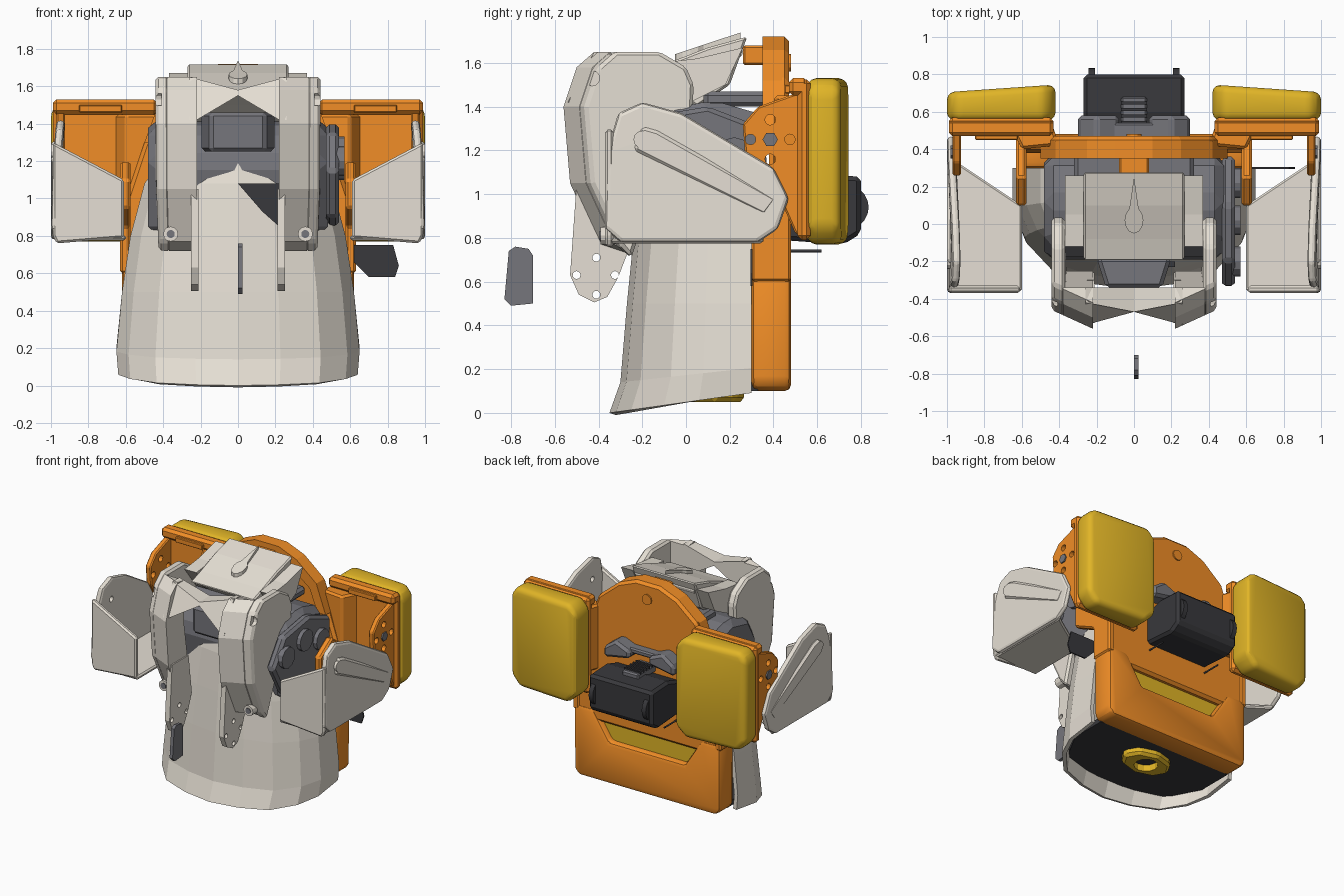
import bpy, bmesh
from math import pi, sin, cos, radians
from mathutils import Matrix, Vector

if "Cube" in bpy.data.objects:
    bpy.data.objects.remove(bpy.data.objects["Cube"])


def material(name, r, g, b):
    m = bpy.data.materials.new(name)
    m.diffuse_color = (r, g, b, 1)
    m.use_nodes = True
    m.node_tree.nodes["Principled BSDF"].inputs["Base Color"].default_value = m.diffuse_color
    return m


CREAM = material("cream", 0.79, 0.74, 0.66)
ORANGE = material("orange", 0.88, 0.27, 0.02)
YELLOW = material("yellow", 0.75, 0.46, 0.02)
GREY = material("grey", 0.18, 0.18, 0.2)
DARK = material("dark", 0.04, 0.04, 0.045)


def finish(name, bm, mat, mirror=False, cutter=None, smooth=True):
    bmesh.ops.recalc_face_normals(bm, faces=bm.faces)
    me = bpy.data.meshes.new(name)
    bm.to_mesh(me)
    bm.free()
    ob = bpy.data.objects.new(name, me)
    bpy.context.collection.objects.link(ob)
    if mat:
        me.materials.append(mat)
    if cutter:
        mod = ob.modifiers.new("holes", 'BOOLEAN')
        mod.object, mod.operation, mod.solver = cutter, 'DIFFERENCE', 'EXACT'
    if mirror:
        ob.modifiers.new("mirror", 'MIRROR')
    if smooth and not cutter:
        bpy.context.view_layer.objects.active = ob
        ob.select_set(True)
        bpy.ops.object.shade_smooth_by_angle(angle=radians(28))
        ob.select_set(False)
    return ob


PLACE = {'x': lambda p, t: (t, p[0], p[1]),
         'y': lambda p, t: (p[0], t, p[1]),
         'z': lambda p, t: (p[0], p[1], t)}


def prism(name, pts, axis, a, b, mat, bevel=0.0, seg=1, mirror=False, cutter=None, warp=None):
    """Extrude a 2D outline along an axis, with optional edge bevel."""
    bm = bmesh.new()
    lo = [bm.verts.new(PLACE[axis](p, a)) for p in pts]
    hi = [bm.verts.new(PLACE[axis](p, b)) for p in pts]
    bm.faces.new(lo)
    bm.faces.new(hi)
    for i in range(len(pts)):
        j = (i + 1) % len(pts)
        bm.faces.new((lo[i], lo[j], hi[j], hi[i]))
    if warp:
        for v in bm.verts:
            v.co = Vector(warp(*v.co))
    bmesh.ops.recalc_face_normals(bm, faces=bm.faces)
    if bevel:
        edges = [e for e in bm.edges if e.calc_face_angle(0) > radians(25)]
        bmesh.ops.bevel(bm, geom=edges, offset=bevel, segments=seg, profile=0.5,
                        affect='EDGES', clamp_overlap=True)
    return finish(name, bm, mat, mirror, cutter, seg > 1)


def box(name, x, y, z, mat, bevel=0.01, seg=1, mirror=False):
    outline = [(x[0], y[0]), (x[1], y[0]), (x[1], y[1]), (x[0], y[1])]
    return prism(name, outline, 'z', z[0], z[1], mat, bevel, seg, mirror)


def rods(name, centres, axis, r, length, mat, mirror=False, sides=12):
    rot = {'x': Matrix.Rotation(pi / 2, 4, 'Y'), 'y': Matrix.Rotation(pi / 2, 4, 'X'),
           'z': Matrix.Identity(4)}[axis]
    bm = bmesh.new()
    for c in centres:
        bmesh.ops.create_cone(bm, cap_ends=True, segments=sides, radius1=r, radius2=r,
                              depth=length, matrix=Matrix.Translation(c) @ rot)
    return finish(name, bm, mat, mirror)


def hole_cutter(name, centres, axis, r, length):
    ob = rods(name, centres, axis, r, length, None)
    ob.hide_render = True
    ob.hide_set(True)
    return ob


def full(half):
    """Mirror a half outline (right side, ordered towards the centre)."""
    return half + [(-x, y) for x, y in reversed(half) if abs(x) > 1e-6]


# Lower body shell: U-shaped sections lofted upward, rim sloping up to the back
section = full([(1, 0.3), (1, 0.06), (0.9, -0.1), (0.68, -0.25), (0.35, -0.32), (0, -0.35)])
levels = [(0.0, 0.64, 0.0), (0.14, 0.65, 0.05), (0.5, 0.62, 0.08), (0.8, 0.575, 0.11),
          (1.08, 0.5, 0.14), (1.25, 0.38, 0.18)]
bm = bmesh.new()
rows = [[bm.verts.new((x * w, y + back * (0.3 - y) / 0.65,
                       z + 0.14 * (y + 0.35) * max(0, 1 - z / 0.5))) for x, y in section]
        for z, w, back in levels]
for r0, r1 in zip(rows, rows[1:]):
    for i in range(len(section) - 1):
        bm.faces.new((r0[i], r0[i + 1], r1[i + 1], r1[i]))
shell = finish("lower_body_shell", bm, CREAM, smooth=False)
sol = shell.modifiers.new("thickness", 'SOLIDIFY')
sol.thickness, sol.offset = 0.03, -1 if shell.data.polygons[4].normal.y < 0 else 1

# Underside floor and hub with a hole
prism("underside_floor", full([(0.58, 0.33), (0.58, 0.05), (0.45, -0.19), (0.2, -0.27)]), 'z', 0.1, 0.14, DARK)
hub_cut = hole_cutter("hub_cutter", [(0, 0.13, 0.06)], 'z', 0.085, 0.1)
prism("underside_hub", [(0.2 * cos(i * pi / 4), 0.13 + 0.14 * sin(i * pi / 4)) for i in range(8)],
      'z', 0.05, 0.12, YELLOW, 0.02, cutter=hub_cut)

# Orange back panels
prism("lower_back_panel", full([(0.58, 0.1), (0.62, 0.14), (0.62, 0.64), (0.46, 0.64), (0.32, 0.42)][::-1]),
      'y', 0.3, 0.48, ORANGE, 0.03, 2)
prism("back_tray", full([(0.32, 0.4), (0.46, 0.6)]), 'y', 0.34, 0.43, YELLOW)
arch = [(0.6, 1.0), (0.5, 1.3), (0.42, 1.52), (0.25, 1.66), (0.1, 1.72)]
prism("upper_back_panel", full([(0.6, 0.55)] + arch), 'y', 0.38, 0.47, ORANGE, 0.02)
rim = full(arch[1:])
prism("back_panel_lip", rim + [(x * 0.86, 1.3 + (z - 1.3) * 0.78) for x, z in reversed(rim)],
      'y', 0.35, 0.44, ORANGE)
box("back_latch", (-0.08, 0.08), (0.26, 0.4), (1.59, 1.68), ORANGE)
prism("back_side_flange", [(0.3, 0.6), (0.48, 0.6), (0.48, 1.02), (0.25, 1.2), (0.1, 1.1),
      (0.1, 0.95), (0.3, 0.85)], 'x', 0.575, 0.63, ORANGE, 0.012, mirror=True)
rods("back_button", [(0, 0.47, 1.6)], 'y', 0.04, 0.02, ORANGE)

# Grey inner core
prism("inner_core", [(-0.12, 0.8), (-0.2, 1.2), (-0.1, 1.38), (0.12, 1.43), (0.36, 1.36), (0.38, 0.8)],
      'x', -0.48, 0.48, GREY, 0.05)
prism("sensor_block", full([(0.2, -0.18), (0.15, -0.34)]), 'z', 1.25, 1.46, GREY, 0.02)
box("core_deck", (-0.32, 0.32), (0.08, 0.37), (1.4, 1.47), GREY, 0.02)
prism("front_slot_cover", [(0, 1.08), (0.22, 1.08), (0.22, 0.85), (0.13, 0.93)], 'y', -0.23, -0.2, DARK)

# Chest housing: side cheeks, front bumpers and a notched brow
cheek = [(-0.56, 1.4), (-0.5, 1.58), (-0.42, 1.65), (-0.12, 1.65), (0.0, 1.58), (0.035, 1.5),
         (0.03, 1.38), (-0.1, 1.15), (-0.25, 0.71), (-0.4, 0.77), (-0.53, 1.05)]


def slant(x, y, z):
    side = max(0, x - 0.22) / 0.22
    return x - 0.04 * side * max(0, 1.1 - z), y + (0.1 * side if y < -0.35 else 0), z


socket = hole_cutter("cheek_cutter", [(0.44, -0.43, 1.53)], 'x', 0.035, 0.06)
prism("chest_cheek", cheek, 'x', 0.37, 0.44, CREAM, 0.015, 1, True, socket, slant)
prism("chest_bumper", cheek[:3] + [(-0.34, 1.64), (-0.34, 1.3), (-0.25, 0.72)] + cheek[9:], 'x', 0.22, 0.38,
      CREAM, mirror=True, warp=slant)
prism("chest_brow", [(0, 1.58), (0.26, 1.65), (0.26, 1.42), (0.22, 1.42), (0, 1.55)], 'y', -0.54, -0.34, CREAM,
      mirror=True, warp=lambda x, y, z: (x, y + (0.07 * (1 - x / 0.26) + (0.12 if z > 1.6 else 0)
                                                 if y < -0.5 else 0), z))
rods("chest_screw", [(0.36, -0.34, 0.81)], 'y', 0.04, 0.1, CREAM, True)
rods("chest_screw_core", [(0.36, -0.345, 0.81)], 'y', 0.022, 0.1, GREY, True)

# Thin drilled plates hanging under the chest
drill = hole_cutter("plate_cutter", [(0.23, -0.41, 0.71), (0.23, -0.5, 0.63), (0.23, -0.325, 0.63),
                    (0.23, -0.41, 0.54)], 'x', 0.018, 0.2)
prism("drilled_plate", [(-0.5, 1.05), (-0.53, 0.63), (-0.49, 0.54), (-0.42, 0.505), (-0.36, 0.53),
      (-0.31, 0.62), (-0.26, 0.75), (-0.3, 1.05)], 'x', 0.21, 0.25, CREAM, mirror=True, cutter=drill)

# Top hood with teardrop fin
prism("top_hood", [(-0.2, 1.56), (-0.08, 1.6), (0.1, 1.67), (0.28, 1.72), (0.2, 1.5), (0.05, 1.4), (-0.1, 1.5)],
      'x', -0.27, 0.27, CREAM, 0.01)
prism("hood_wing", [(-0.12, 1.6), (0.05, 1.62), (0.26, 1.67), (0.18, 1.5), (0.02, 1.42)],
      'x', 0.27, 0.37, CREAM, mirror=True)
prism("hood_fin", [(0.05 * sin(t), -0.07 * cos(t) + (0.18 if t == pi else 0.02)) for t in
      [i * pi / 6 for i in range(12)]], 'z', 1.57, 1.64, CREAM,
      warp=lambda x, y, z: (x, y, z + 0.33 * (y + 0.05)))
rods("hood_handle", [(0, 0.23, 1.65)], 'x', 0.03, 0.5, CREAM)

# Shoulder shields: outer plate, front wall and floor
peg = hole_cutter("shield_cutter", [(1.0, -0.2, 1.25)], 'x', 0.022, 0.2)
prism("shoulder_outer", [(-0.37, 0.84), (-0.36, 1.2), (-0.31, 1.37), (-0.2, 1.42), (-0.02, 1.37), (0.4, 1.12),
      (0.47, 0.98), (0.42, 0.84), (0.33, 0.78), (-0.3, 0.78)], 'x', 0.955, 1.0, CREAM, 0.02, 2, True, peg,
      lambda x, y, z: (x - 0.03 * max(0, z - 1.15) / 0.27, y, z))
prism("shoulder_front", [(0.61, 0.79), (0.97, 0.76), (0.99, 0.8), (0.99, 1.3), (0.61, 1.1)], 'y',
      -0.37, -0.33, CREAM, 0.012, mirror=True)
prism("shoulder_floor", [(0.6, -0.36), (0.98, -0.36), (0.98, 0.36), (0.93, 0.32), (0.6, 0.1)], 'z',
      0.775, 0.805, CREAM, 0.01, mirror=True)
rods("shoulder_boss", [(0.98, -0.2, 1.25)], 'x', 0.04, 0.04, CREAM, True)
prism("shoulder_ridge", [(-0.2, 1.31), (-0.13, 1.29), (0.42, 0.98), (0.36, 0.9), (-0.24, 1.2)], 'x',
      0.96, 1.0, CREAM, 0.015, mirror=True, cutter=peg)

# Rear pads and their orange brackets
prism("rear_pad", [(0.5, 0.77), (0.93, 0.77), (1.0, 0.85), (1.0, 1.47), (0.95, 1.53), (0.48, 1.53), (0.42, 1.46),
      (0.42, 0.85)], 'y', 0.555, 0.745, YELLOW, 0.06, 3, True,
      warp=lambda x, y, z: (x, y - (0.04 * (x - 0.42) / 0.58 if y > 0.7 else 0), z))
box("pad_frame", (0.43, 0.99), (0.51, 0.57), (0.79, 1.525), ORANGE, 0.02, 1, True)
box("pad_top_rail", (0.43, 0.99), (0.47, 0.56), (1.45, 1.53), ORANGE, 0.02, 1, True)
box("pad_rail_clip", (0.62, 0.85), (0.45, 0.48), (1.46, 1.5), ORANGE, 0.005, 1, True)
flower = [(0.95, 0.385 + 0.09 * cos(i * pi / 2), 1.25 + 0.09 * sin(i * pi / 2)) for i in range(4)]
bolts = hole_cutter("bracket_cutter", flower, 'x', 0.024, 0.2)
prism("pad_side_bracket", [(0.27, 1.18), (0.26, 1.32), (0.33, 1.4), (0.5, 1.46), (0.56, 1.52), (0.56, 0.8),
      (0.5, 0.82), (0.42, 1.0), (0.32, 1.1)], 'x', 0.925, 0.97, ORANGE, 0.008, mirror=True, cutter=bolts)
rods("bracket_bolt", [(0.96, 0.385, 1.25)], 'x', 0.035, 0.04, GREY, True, 6)
prism("pad_inner_arm", [(0.4, 0.42), (0.6, 0.4), (0.66, 0.52), (0.44, 0.54)], 'z', 0.95, 1.45,
      ORANGE, 0.015, mirror=True)

# Rear power box with side discs and a grey yoke above
prism("power_box", [(0.44, 0.79), (0.72, 0.77), (0.8, 0.82), (0.8, 1.08), (0.6, 1.09), (0.44, 1.04)], 'x',
      -0.27, 0.27, DARK, 0.02)
rods("power_disc", [(0.225, 0.735, 0.94)], 'x', 0.1, 0.035, DARK, True, 20)
box("power_vent", (-0.07, 0.07), (0.46, 0.68), (1.06, 1.12), GREY, 0.01)
for i in range(5):
    box("vent_fin", (-0.07, 0.07), (0.5 + i * 0.035, 0.515 + i * 0.035), (1.11, 1.13), DARK, 0)
prism("rear_yoke", [(0.08, 1.16), (0.3, 1.12), (0.3, 1.2), (0.2, 1.27), (0.08, 1.22)], 'y', 0.44, 0.58,
      GREY, 0.02, mirror=True)
box("yoke_bar", (-0.2, 0.2), (0.44, 0.54), (1.19, 1.23), GREY)

# Exposed joint on the right side
prism("side_joint", [(-0.34, 1.15), (-0.2, 1.35), (0.1, 1.4), (0.36, 1.3), (0.36, 1.05), (0.0, 0.85), (-0.2, 0.9)],
      'x', 0.47, 0.54, GREY, 0.02)
rods("joint_wheels", [(0.53, -0.2, 1.2), (0.53, 0.02, 1.25), (0.53, 0.22, 1.18)], 'x', 0.08, 0.08, GREY)

# Loose thin plates
prism("side_fin", [(0.62, 0.66), (0.7, 0.58), (0.84, 0.58), (0.86, 0.64), (0.83, 0.75), (0.62, 0.75)],
      'y', 0.295, 0.305, DARK)
rods("tray_pin", [(0.25, 0.54, 0.74)], 'y', 0.006, 0.16, DARK, True)
prism("front_tag", [(-0.83, 0.52), (-0.81, 0.74), (-0.78, 0.76), (-0.72, 0.75), (-0.7, 0.72), (-0.7, 0.5),
      (-0.8, 0.49)], 'x', 0.0, 0.025, GREY)
